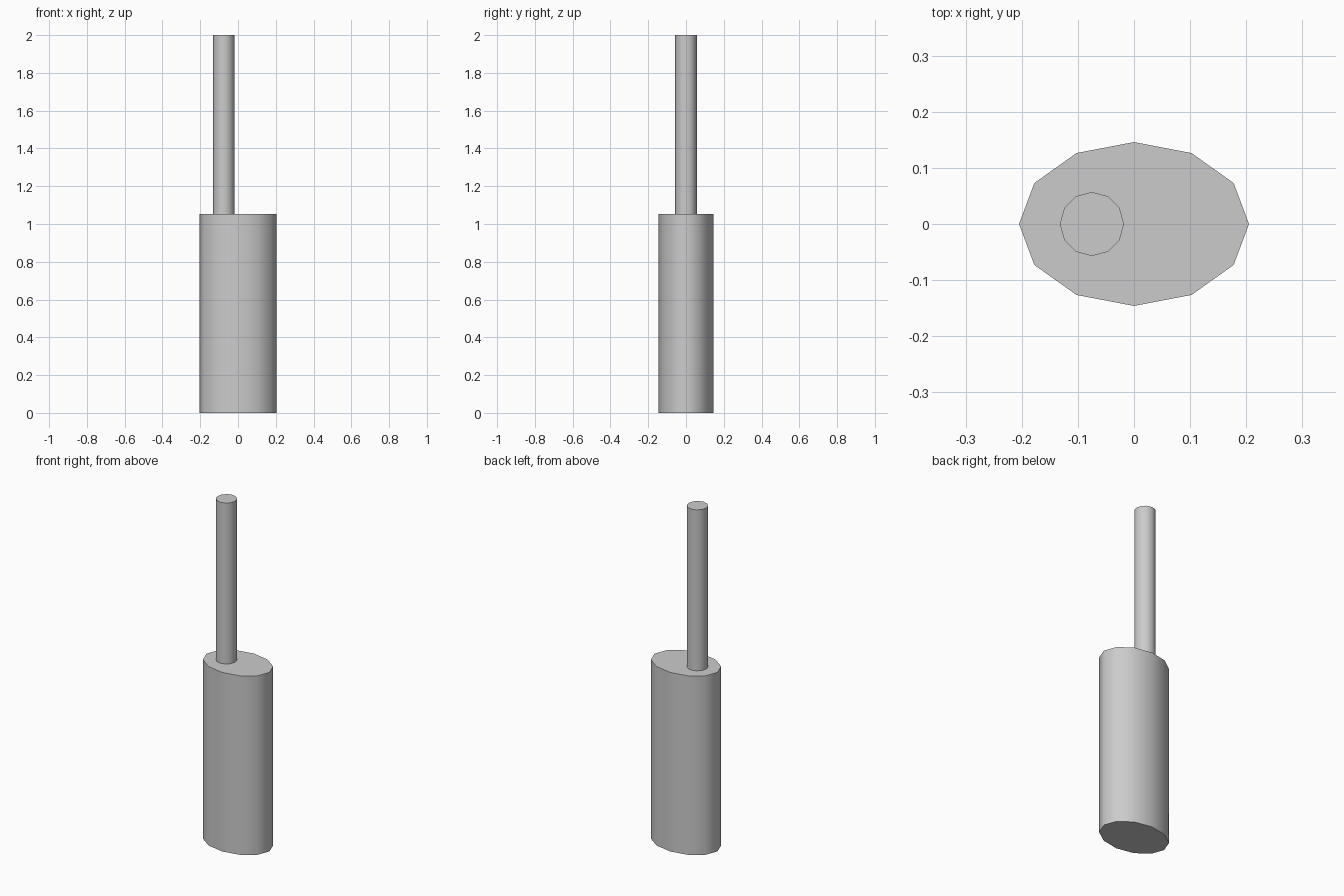
import bpy
import math

if "Cube" in bpy.data.objects:
    bpy.data.objects.remove(bpy.data.objects["Cube"])


def tube(name, x, rx, ry, z0, z1):
    """Upright 12-sided elliptical cylinder from z0 to z1."""
    bpy.ops.mesh.primitive_cylinder_add(vertices=12, radius=1, depth=1,
                                        location=(x, 0, (z0 + z1) / 2))
    obj = bpy.context.object
    obj.name = name
    obj.scale = (rx, ry, z1 - z0)
    bpy.ops.object.transform_apply(location=False, rotation=False, scale=True)
    bpy.ops.object.shade_smooth_by_angle(angle=math.radians(50))
    return obj


# Oval main body
tube("body", 0, 0.205, 0.146, 0, 1.053)

# Thin round rod standing off-centre on the body
tube("rod", -0.075, 0.057, 0.057, 1.053, 2)
